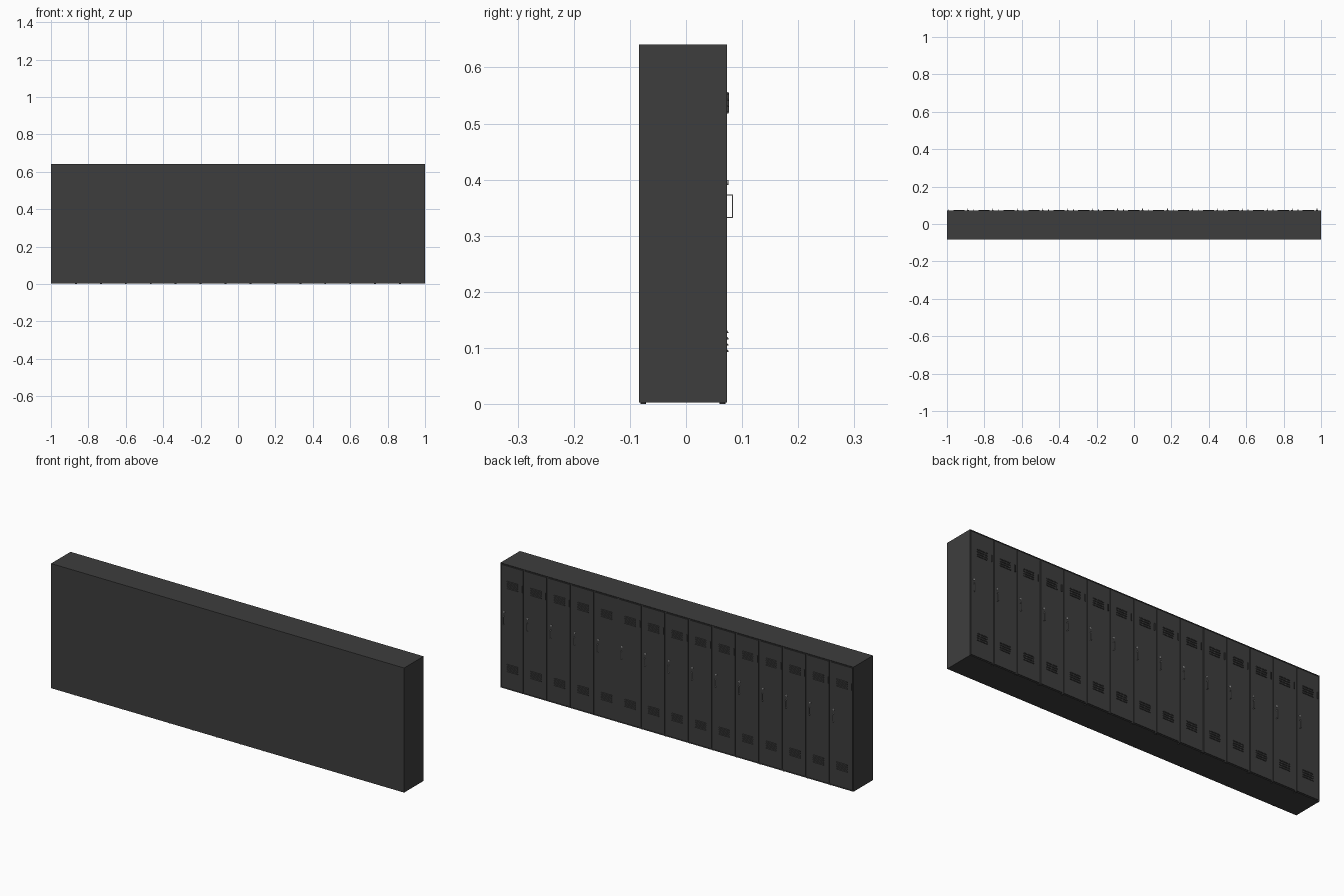
import bpy, bmesh
from mathutils import Matrix, Vector

if "Cube" in bpy.data.objects:
    bpy.data.objects.remove(bpy.data.objects["Cube"])

N = 15
W = 2.0 / N                 # width of one locker
X0 = -1.0                   # left edge of first locker
FACE = 0.073                # plane of the doors (+y)
BACK = -0.084
Z0, Z1 = 0.003, 0.641


def material(name, value):
    m = bpy.data.materials.new(name)
    m.diffuse_color = (value, value, value, 1)
    m.use_nodes = True
    m.node_tree.nodes["Principled BSDF"].inputs["Base Color"].default_value = m.diffuse_color
    return m


PAINT = material("dark_paint", 0.048)
METAL = material("metal", 0.35)


def add_box(bm, lo, hi):
    lo, hi = Vector(lo), Vector(hi)
    mat = Matrix.Translation((lo + hi) / 2) @ Matrix.Diagonal((*(hi - lo), 1))
    bmesh.ops.create_cube(bm, size=1, matrix=mat)


def finish(name, bm, mat, count=1):
    """Turn a bmesh into an object, repeated once per locker."""
    bmesh.ops.recalc_face_normals(bm, faces=bm.faces)
    me = bpy.data.meshes.new(name)
    bm.to_mesh(me)
    bm.free()
    me.materials.append(mat)
    ob = bpy.data.objects.new(name, me)
    bpy.context.collection.objects.link(ob)
    if count > 1:
        arr = ob.modifiers.new("row", 'ARRAY')
        arr.count = count
        arr.use_relative_offset = False
        arr.use_constant_offset = True
        arr.constant_offset_displace = (W, 0, 0)
    return ob


# Cabinet body with a thin raised rim around the door side
bm = bmesh.new()
add_box(bm, (-1, BACK, Z0), (1, FACE, Z1))
bm.faces.ensure_lookup_table()
front = max(bm.faces, key=lambda f: f.calc_center_median().y)
bmesh.ops.inset_individual(bm, faces=[front], thickness=0.004)
bmesh.ops.translate(bm, verts=front.verts, vec=(0, -0.004, 0))
finish("cabinet_body", bm, PAINT)

# Doors, with a narrow gap all round
bm = bmesh.new()
add_box(bm, (X0 + 0.005, FACE - 0.0045, Z0 + 0.007), (X0 + W - 0.005, FACE, Z1 - 0.007))
finish("doors", bm, PAINT, N)

# Vent louvres: wedge-shaped slats, a group near the top and one near the bottom
bm = bmesh.new()
xa, xb = X0 + 0.035, X0 + 0.095
for base in (0.518, 0.093):
    for i in range(4):
        z = base + i * 0.0112
        profile = [(FACE - 0.001, z), (FACE + 0.0025, z),
                   (FACE + 0.0025, z + 0.002), (FACE - 0.001, z + 0.006)]
        face = bm.faces.new([bm.verts.new((xa, y, zz)) for y, zz in profile])
        ext = bmesh.ops.extrude_face_region(bm, geom=[face], use_keep_orig=True)
        moved = [g for g in ext["geom"] if isinstance(g, bmesh.types.BMVert)]
        bmesh.ops.translate(bm, verts=moved, vec=(xb - xa, 0, 0))
finish("vent_louvres", bm, PAINT, N)

# Narrow hinge plates on the side away from the handle
bm = bmesh.new()
add_box(bm, (X0 + 0.008, FACE - 0.001, 0.52), (X0 + 0.012, FACE + 0.0035, 0.555))
finish("hinge_plates", bm, PAINT, N)

# Pull handles: thin U-shaped bars
bm = bmesh.new()
hx, t = X0 + 0.112, 0.0018
add_box(bm, (hx - t, FACE - 0.001, 0.332), (hx + t, FACE + 0.0105, 0.332 + t))
add_box(bm, (hx - t, FACE - 0.001, 0.374 - t), (hx + t, FACE + 0.0105, 0.374))
add_box(bm, (hx - t, FACE + 0.0105 - t, 0.332), (hx + t, FACE + 0.0105, 0.374))
finish("handles", bm, METAL, N)

# Round key locks above the handles
bm = bmesh.new()
bmesh.ops.create_cone(bm, cap_ends=True, segments=16, radius1=0.005, radius2=0.0042, depth=0.003,
                      matrix=Matrix.Translation((hx, FACE + 0.001, 0.395)) @ Matrix.Rotation(-1.570796, 4, 'X'))
finish("key_locks", bm, METAL, N)

# Low feet under each joint between lockers, back and front
bm = bmesh.new()
for y in (BACK + 0.008, FACE - 0.008):
    bmesh.ops.create_cone(bm, cap_ends=True, segments=12, radius1=0.005, radius2=0.005, depth=0.004,
                          matrix=Matrix.Translation((X0 + W, y, 0.002)))
finish("feet", bm, PAINT, N - 1)
